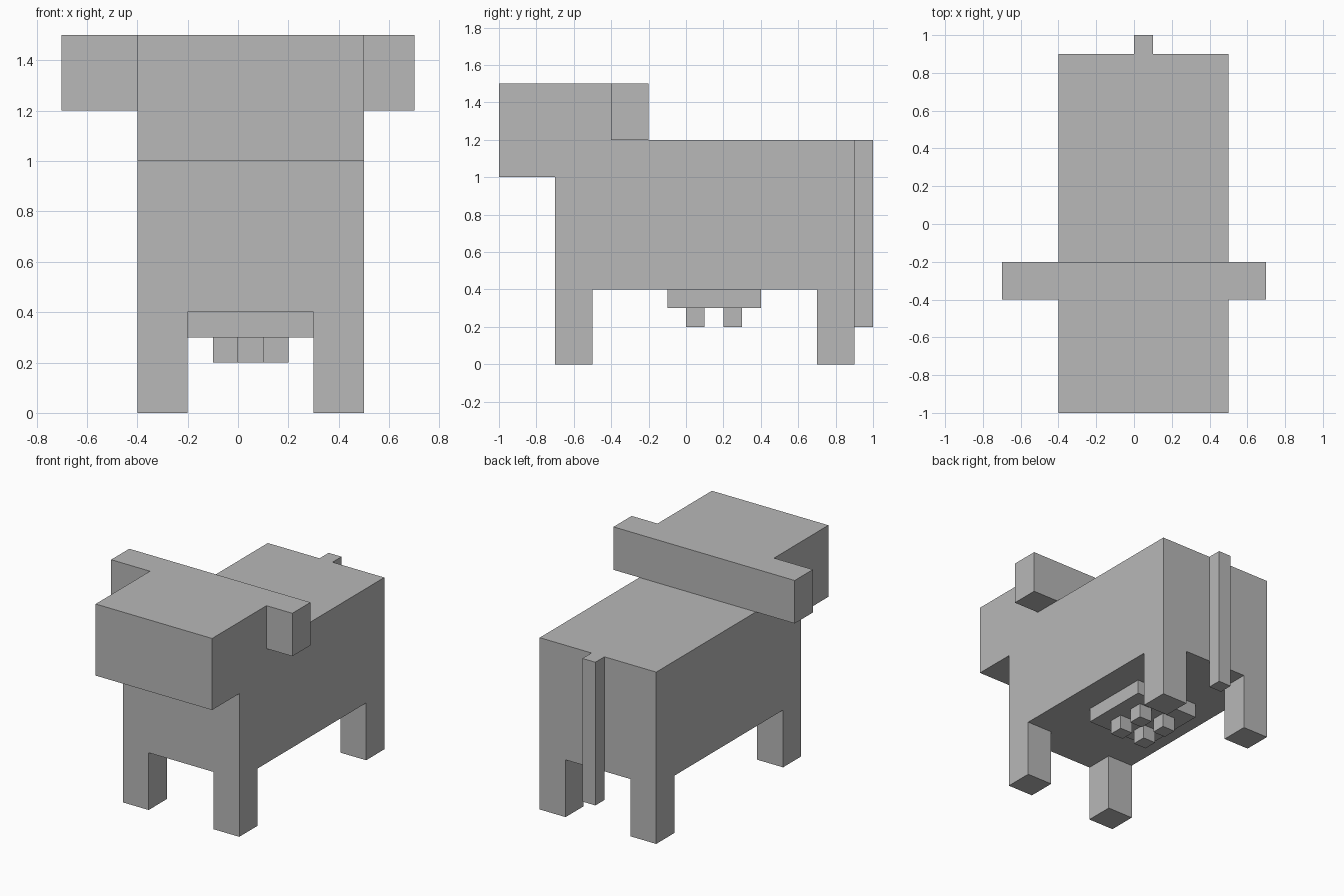
import bpy
from mathutils import Vector

cube = bpy.data.objects.get("Cube")
if cube:
    bpy.data.objects.remove(cube, do_unlink=True)

GREY = (0.48, 0.48, 0.48, 1)
grey = bpy.data.materials.new("plain grey")
grey.use_nodes = True
grey.diffuse_color = GREY
grey.node_tree.nodes["Principled BSDF"].inputs["Base Color"].default_value = GREY


def box(name, low, high):
    """Add a flat-sided block between two opposite corners."""
    low, high = Vector(low), Vector(high)
    bpy.ops.mesh.primitive_cube_add(size=1)
    obj = bpy.context.object
    obj.name = obj.data.name = name
    for v in obj.data.vertices:
        v.co = (low + high) / 2 + v.co * (high - low)
    obj.data.materials.append(grey)
    return obj


# Trunk, head and the bar of ears through the back of the head
box("body", (-0.4, -0.7, 0.4), (0.5, 0.9, 1.2))
box("head", (-0.4, -1, 1), (0.5, -0.2, 1.5))
box("right_ear", (-0.7, -0.4, 1.2), (-0.4, -0.2, 1.5))
box("left_ear", (0.5, -0.4, 1.2), (0.7, -0.2, 1.5))

# Legs
for end, y in (("front", -0.7), ("back", 0.7)):
    for side, x in (("right", -0.4), ("left", 0.3)):
        box(f"{end}_{side}_leg", (x, y, 0), (x + 0.2, y + 0.2, 0.4))

# Tail
box("tail", (0, 0.9, 0.2), (0.1, 1, 1.2))

# Udder with four teats
box("udder", (-0.2, -0.1, 0.3), (0.3, 0.4, 0.4))
for end, y in (("front", 0), ("back", 0.2)):
    for side, x in (("right", -0.1), ("left", 0.1)):
        box(f"{end}_{side}_teat", (x, y, 0.2), (x + 0.1, y + 0.1, 0.3))
